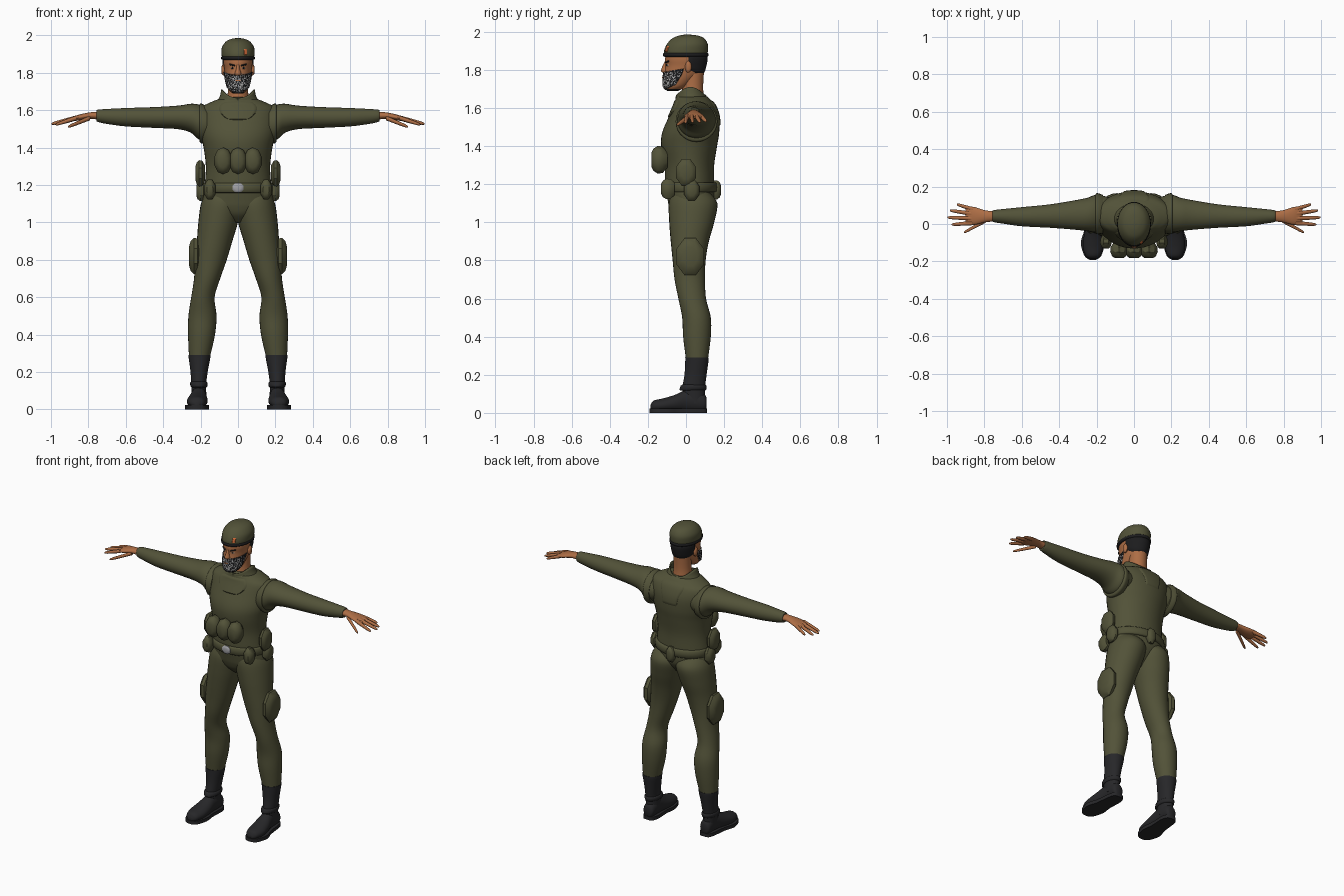
import bpy, bmesh, math, random
from math import sin, cos, pi, radians

random.seed(7)
cube = bpy.data.objects.get("Cube")
if cube:
    bpy.data.objects.remove(cube, do_unlink=True)


def material(name, r, g, b):
    m = bpy.data.materials.new(name)
    m.use_nodes = True
    m.diffuse_color = (r, g, b, 1)
    node = m.node_tree.nodes["Principled BSDF"]
    node.inputs["Base Color"].default_value = (r, g, b, 1)
    node.inputs["Roughness"].default_value = 0.8
    return m


OLIVE = material("olive cloth", .085, .085, .04)
SKIN = material("brown skin", .42, .155, .06)
BLACK = material("black hair", .012, .012, .013)
LEATHER = material("black leather", .02, .02, .022)
METAL = material("grey metal", .36, .36, .38)
GREY = material("grey beard", .45, .45, .45)
ORANGE = material("orange badge", .6, .14, .04)
WHITE = material("eye white", .6, .57, .52)


def finish(name, bm, mats, angle=50):
    bmesh.ops.recalc_face_normals(bm, faces=bm.faces)
    mesh = bpy.data.meshes.new(name)
    bm.to_mesh(mesh)
    bm.free()
    ob = bpy.data.objects.new(name, mesh)
    bpy.context.collection.objects.link(ob)
    for m in mats:
        mesh.materials.append(m)
    bpy.ops.object.select_all(action='DESELECT')
    ob.select_set(True)
    bpy.context.view_layer.objects.active = ob
    bpy.ops.object.shade_smooth_by_angle(angle=radians(angle))
    return ob


def spline(secs, k):
    """Catmull-Rom through cross-sections (t, a_low, a_high, b_low, b_high)."""
    out, n = [], len(secs)
    for i in range(n - 1):
        p, q, r, s = (secs[min(max(i + d, 0), n - 1)] for d in (-1, 0, 1, 2))
        for j in range(k):
            u = j / k
            out.append([B + u * (C - A + u * (2*A - 5*B + 4*C - D + u * (3*B - A - 3*C + D))) / 2
                        for A, B, C, D in zip(p, q, r, s)])
    return out + [list(secs[-1])]


def point(sec, ang, axis, off=0, side=1):
    t, a0, a1, b0, b1 = sec
    a = (a0 + a1) / 2 + ((a1 - a0) / 2 + off) * cos(ang)
    b = (b0 + b1) / 2 + ((b1 - b0) / 2 + off) * sin(ang)
    x, y, z = {'z': (a, b, t), 'x': (t, b, a), 'y': (a, t, b)}[axis]
    return x * side, y, z


def loft(name, secs, mat, axis='z', n=28, k=5, side=1, phase=0, angle=50):
    bm = bmesh.new()
    rings = [[bm.verts.new(point(s, phase + 2 * pi * i / n, axis, 0, side)) for i in range(n)]
             for s in spline(secs, k)]
    for lo, hi in zip(rings, rings[1:]):
        for i in range(n):
            bm.faces.new((lo[i], lo[(i + 1) % n], hi[(i + 1) % n], hi[i]))
    bm.faces.new(rings[0])
    bm.faces.new(rings[-1])
    return finish(name, bm, [mat], angle)


def patch(name, secs, mats, shape, off=.004, nu=12, nv=8, sink=-.003):
    """Thin sheet hugging a vertical loft; shape(u, v) gives degrees and height."""
    dense, bm, grid = spline(secs, 6), bmesh.new(), []
    for j in range(nv + 1):
        row = []
        for i in range(nu + 1):
            ang, z = shape(2 * i / nu - 1, j / nv)
            lo, hi = next((p for p in zip(dense, dense[1:]) if p[1][0] >= z), dense[-2:])
            f = (z - lo[0]) / (hi[0] - lo[0])
            sec = [A + f * (B - A) for A, B in zip(lo, hi)]
            edge = i in (0, nu) or j in (0, nv)
            row.append(bm.verts.new(point(sec, radians(ang), 'z', sink if edge else off)))
        grid.append(row)
    for r, s in zip(grid, grid[1:]):
        for i in range(nu):
            bm.faces.new((r[i], r[i + 1], s[i + 1], s[i]))
    return finish(name, bm, mats)


def window(ang, half, low, high):
    return lambda u, v: (ang + half * u, low + (high - low) * v)


def pouch(name, centre, half, axis, mat=OLIVE, n=8, side=1):
    """Octagonal bag, domed along its depth axis."""
    order = {'x': (0, 2, 1), 'y': (1, 0, 2)}[axis]
    (t, a, b), (ht, ha, hb) = ([v[i] for i in order] for v in (centre, half))
    g = 1 / cos(pi / n)
    secs = [(t + d * ht, a - ha * s * g, a + ha * s * g, b - hb * s * g, b + hb * s * g)
            for d, s in ((-1, .6), (-.4, .96), (.2, 1), (.75, .8), (1, .5))]
    return loft(name, secs, mat, axis, n, 1, side, pi / n, 35)


def sym(z, rx, y0, y1):
    return (z, -rx, rx, y0, y1)


# Torso with high collar and raised panels
TORSO = [sym(1.0, .03, -.03, .06), sym(1.04, .11, -.07, .1), sym(1.08, .18, -.088, .13),
         sym(1.12, .19, -.097, .145), sym(1.2, .178, -.11, .148), sym(1.3, .172, -.112, .148),
         sym(1.4, .184, -.13, .163), sym(1.47, .2, -.125, .174), sym(1.55, .208, -.092, .174),
         sym(1.61, .2, -.066, .155), sym(1.64, .15, -.056, .132), sym(1.66, .1, -.05, .11),
         sym(1.67, .06, -.02, .08)]
loft("torso", TORSO, OLIVE, n=40)
COLLAR = [sym(1.6, .14, -.05, .12), sym(1.65, .108, -.052, .11), sym(1.68, .093, -.05, .1),
          sym(1.73, .085, -.045, .09)]
collar = patch("collar", COLLAR, [OLIVE],
               lambda u, v: (90 + 180 * u, 1.62 + v * (.045 + .045 * abs(sin(pi * u)) ** 2)),
               .002, 40, 6, .002)
rim = collar.modifiers.new("thickness", 'SOLIDIFY')
rim.thickness = .008
patch("throat_panel", TORSO, [OLIVE],
      lambda u, v: (-90 + u * (5 + 29 * (1 - (1 - v) ** 2) ** .5), 1.545 + .1 * v), .005, 16, 12)
patch("back_panel", TORSO, [OLIVE],
      lambda u, v: (90 + u * (15 + 18 * v ** 2), 1.5 + .145 * v), .005, 14, 12)

# Belt, buckle and pouches
loft("belt", [sym(1.158, .178, -.112, .15), sym(1.164, .187, -.122, .162),
              sym(1.204, .187, -.122, .162), sym(1.21, .178, -.112, .15)], OLIVE, n=40, k=2)
pouch("belt_buckle", (0, -.122, 1.185), (.03, -.01, .026), 'y', METAL)
pouch("rear_belt_pouch", (0, .158, 1.17), (.03, .025, .05), 'y')
for i, label in enumerate(("right", "middle", "left")):
    pouch(label + "_chest_pouch", (.08 * (i - 1), -.14, 1.328), (.047, -.042, .069), 'y', n=10)

# Head, neck and face
HEAD = [sym(1.69, .03, -.1, -.04), sym(1.71, .05, -.115, 0), sym(1.74, .06, -.118, .04),
        sym(1.78, .068, -.115, .085), sym(1.82, .073, -.108, .1), sym(1.87, .078, -.108, .105),
        sym(1.94, .06, -.07, .08)]
head = loft("head", HEAD, SKIN, n=32)
head.data.materials.append(BLACK)
for f in head.data.polygons:
    if f.center.z < 1.7:
        f.material_index = 1
loft("neck", [sym(1.62, .065, -.03, .1), sym(1.7, .054, -.02, .09), sym(1.8, .055, -.02, .095)], SKIN)
loft("nose", [sym(1.783, .011, -.118, -.09), sym(1.793, .018, -.131, -.09),
              sym(1.82, .01, -.123, -.09), sym(1.85, .007, -.108, -.09)], SKIN, n=12, k=4)
patch("hair", HEAD, [BLACK], lambda u, v: (90 + 84 * u, 1.765 + .04 * u * u + v * (.12 - .04 * u * u)),
      .007, 24, 8)

# Speckled beard, greyer at the middle of the chin
beard = patch("beard", HEAD, [BLACK, GREY],
              lambda u, v: (-90 + 88 * u, 1.692 + .03 * u * u + v * (.098 - .012 * u * u)), .006, 64, 26)
for f in beard.data.polygons:
    if random.random() < .45 - 3 * abs(f.center.x):
        f.material_index = 1
patch("mouth", HEAD, [SKIN], window(-90, 13, 1.754, 1.764), .009, 8, 4)

# Cap, band and badge
CAP = [sym(1.875, .084, -.113, .11), sym(1.9, .088, -.115, .115), sym(1.935, .086, -.1, .114),
       sym(1.965, .066, -.072, .095), sym(1.98, .038, -.035, .06), sym(1.985, .008, -.002, .015)]
loft("cap", CAP, OLIVE, n=36)
loft("cap_band", [sym(1.868, .08, -.112, .11), sym(1.872, .089, -.12, .117),
                  sym(1.884, .09, -.121, .118), sym(1.889, .084, -.112, .11)], BLACK, n=36, k=2)
patch("cap_badge", CAP, [ORANGE], window(-63, 7, 1.892, 1.928), .004, 6, 6)

# Shapes shared by both sides
LEG = [(1.16, .01, .17, -.07, .12), (1.1, -.02, .198, -.09, .164), (1.0, 0, .212, -.088, .148),
       (.9, .03, .22, -.08, .12), (.8, .06, .23, -.07, .103), (.7, .095, .235, -.06, .1),
       (.6, .125, .25, -.04, .105), (.5, .115, .265, -.02, .13), (.4, .123, .267, -.015, .13),
       (.28, .15, .262, 0, .115)]
ARM = [(.12, 1.46, 1.6, -.03, .14), (.2, 1.44, 1.627, -.045, .156), (.25, 1.478, 1.634, -.038, .14),
       (.32, 1.498, 1.624, -.03, .126), (.45, 1.505, 1.616, -.02, .105), (.6, 1.513, 1.611, -.012, .09),
       (.7, 1.526, 1.606, .002, .08), (.75, 1.537, 1.602, .01, .074), (.756, 1.545, 1.594, .016, .068)]
PALM = [(.73, 1.547, 1.592, .014, .07), (.79, 1.553, 1.588, .01, .072), (.85, 1.545, 1.576, -.004, .09),
        (.885, 1.541, 1.563, -.002, .092), (.9, 1.547, 1.555, .01, .08)]
SHAFT = [(.05, .168, .247, -.01, .1), (.13, .17, .25, -.018, .1), (.2, .162, .254, -.008, .108),
         (.27, .149, .263, -.004, .118), (.29, .147, .265, -.004, .119)]
FOOT = [(-.187, .205, .235, .018, .04), (-.17, .18, .258, .008, .064), (-.12, .165, .273, .005, .076),
        (-.06, .163, .267, .005, .094), (0, .168, .252, .005, .12), (.05, .168, .247, .005, .125),
        (.095, .172, .243, .008, .1), (.108, .185, .23, .02, .08)]
SOLE = [(-.192, .205, .235), (-.17, .175, .265), (-.1, .156, .284), (-.03, .163, .265),
        (.06, .16, .254), (.1, .172, .243), (.111, .19, .225)]
FINGERS = {"index": (.865, .005, .975, -.003, 1.522), "middle": (.87, .03, .998, .035, 1.526),
           "ring": (.87, .055, .985, .073, 1.526), "little": (.86, .078, .947, .105, 1.53),
           "thumb": (.79, .02, .91, -.046, 1.51)}

for side, tag in ((1, "left_"), (-1, "right_")):
    # Leg and boot
    loft(tag + "leg", LEG, OLIVE, side=side)
    loft(tag + "boot_shaft", SHAFT, LEATHER, side=side)
    loft(tag + "boot_foot", FOOT, LEATHER, 'y', side=side)
    loft(tag + "ankle_strap", [(.118, .17, .247, -.03, .1), (.124, .163, .254, -.034, .107),
                               (.142, .163, .256, -.028, .108), (.148, .17, .25, -.02, .1)],
         LEATHER, k=2, side=side)
    bm = bmesh.new()
    outline = spline(SOLE, 4)
    loop = [(s[1], s[0]) for s in outline] + [(s[2], s[0]) for s in reversed(outline)]
    base = bm.faces.new([bm.verts.new((x * side, y, 0)) for x, y in loop])
    up = bmesh.ops.extrude_face_region(bm, geom=[base])["geom"]
    bmesh.ops.translate(bm, vec=(0, 0, .022), verts=[v for v in up if isinstance(v, bmesh.types.BMVert)])
    finish(tag + "boot_sole", bm, [LEATHER], 40)

    # Arm, armhole trim and hand
    loft(tag + "sleeve", ARM, OLIVE, 'x', side=side)
    loft(tag + "armhole_trim", [(.165, 1.43, 1.62, -.05, .155), (.19, 1.422, 1.633, -.054, .164),
                                (.204, 1.428, 1.633, -.052, .162), (.206, 1.45, 1.61, -.03, .14)],
         OLIVE, 'x', k=3, side=side)
    loft(tag + "palm", PALM, SKIN, 'x', n=20, side=side)
    for finger, (x0, y0, x1, y1, z1) in FINGERS.items():
        secs = []
        for f, r in ((0, .012), (.4, .011), (.8, .009), (.96, .006), (1, .002)):
            x, y = x0 + f * (x1 - x0), y0 + f * (y1 - y0)
            z = 1.558 + f * (z1 - 1.558)
            secs.append((x, z - r, z + r, y - r, y + r))
        loft(tag + finger + "_finger", secs, SKIN, 'x', n=10, k=2, side=side)

    # Side pouches
    pouch(tag + "front_belt_pouch", (.15, -.095, 1.175), (.031, -.035, .054), 'y', side=side)
    pouch(tag + "side_belt_pouch", (.196, .03, 1.168), (.027, .04, .055), 'x', side=side)
    pouch(tag + "waist_pouch", (.202, 0, 1.262), (.026, .052, .07), 'x', side=side)
    pouch(tag + "thigh_pouch", (.23, .022, .82), (.032, .073, .097), 'x', side=side)

    # Ear, eye and brow
    pouch(tag + "ear", (.077, .012, 1.815), (.012, .017, .03), 'x', SKIN, 12, side)
    patch(tag + "eye", HEAD, [WHITE], window(-90 + side * 25, 8, 1.819, 1.83), .002, 6, 4)
    patch(tag + "pupil", HEAD, [BLACK], window(-90 + side * 24, 4, 1.819, 1.831), .004, 4, 4)
    patch(tag + "brow", HEAD, [BLACK], lambda u, v: (-90 + side * 25 + 13 * u, 1.836 + .004 * side * u + .011 * v),
          .005, 8, 4)
